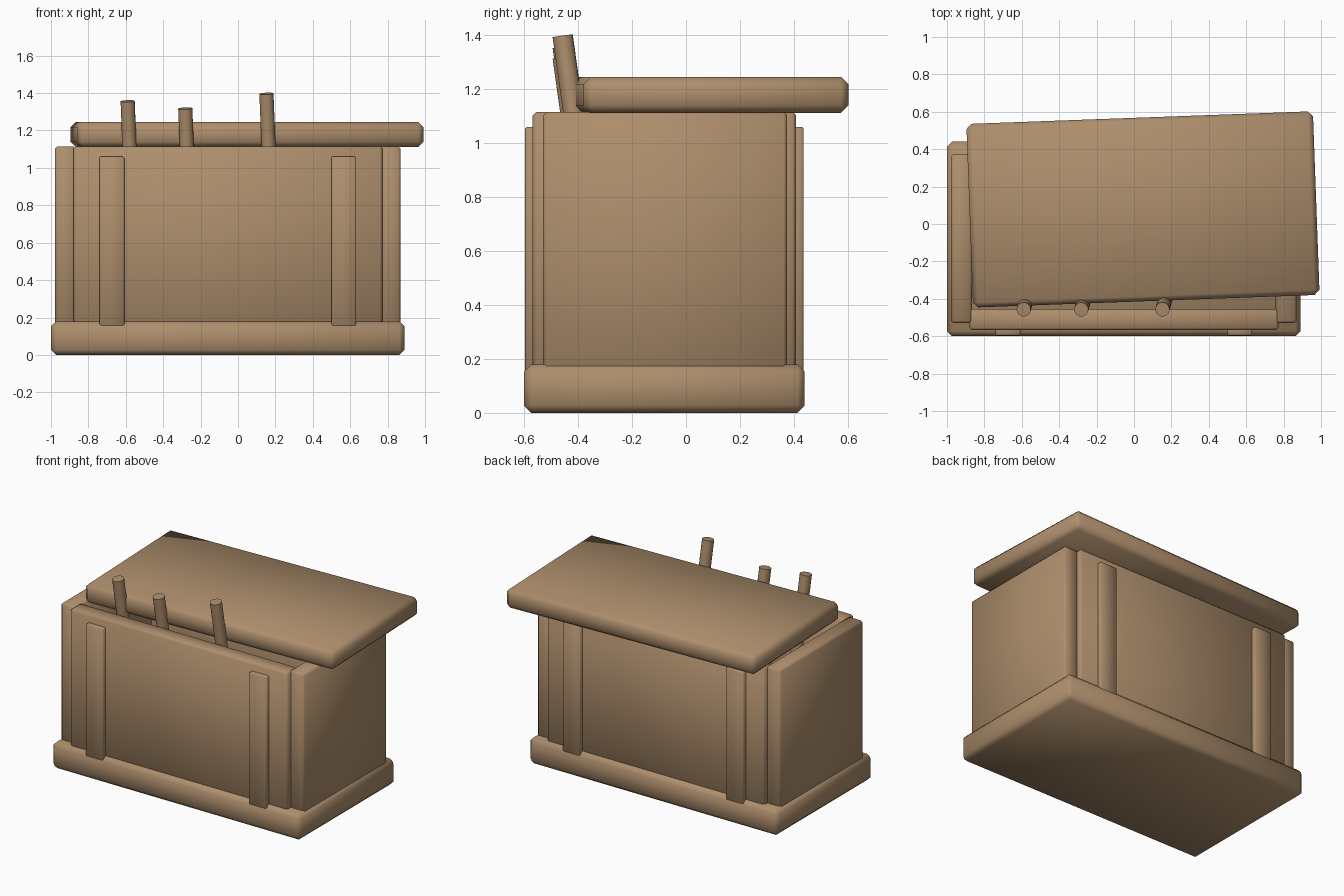
import bpy
import math
from mathutils import Vector

cube = bpy.data.objects.get("Cube")
if cube:
    bpy.data.objects.remove(cube, do_unlink=True)

# One wood colour for everything
wood = bpy.data.materials.new("light_brown_wood")
wood.use_nodes = True
colour = (0.42, 0.27, 0.15, 1)
wood.diffuse_color = colour
wood.node_tree.nodes["Principled BSDF"].inputs["Base Color"].default_value = colour


def finish(obj, name):
    obj.name = name
    obj.data.materials.append(wood)
    bpy.ops.object.shade_smooth_by_angle(angle=math.radians(60))
    return obj


def board(name, x, y, z, bevel, turn=0):
    """Chamfered board spanning the given (low, high) ranges."""
    spans = (x, y, z)
    bpy.ops.mesh.primitive_cube_add(size=1, location=[(a + b) / 2 for a, b in spans])
    obj = bpy.context.object
    obj.scale = [b - a for a, b in spans]
    bpy.ops.object.transform_apply(location=False, rotation=False, scale=True)
    mod = obj.modifiers.new("Chamfer", "BEVEL")
    mod.width = bevel
    mod.segments = 1
    bpy.ops.object.modifier_apply(modifier=mod.name)
    obj.rotation_euler.z = math.radians(turn)
    return finish(obj, name)


def pole(name, top, radius=0.038, length=1.2):
    """Round pole leaning out over the front wall."""
    lean = Vector((-0.04, -0.14, 1)).normalized()
    bpy.ops.mesh.primitive_cylinder_add(vertices=16, radius=radius, depth=length,
                                        location=Vector(top) - lean * length / 2)
    obj = bpy.context.object
    obj.rotation_euler = lean.to_track_quat("Z", "Y").to_euler()
    return finish(obj, name)


# Base slab
board("base", (-1, 0.89), (-0.6, 0.44), (0, 0.18), 0.027)

# Four walls around a hollow inside
wall_z = (0.1, 1.115)
for name, y in (("front_wall", (-0.568, -0.455)), ("back_wall", (0.295, 0.408))):
    board(name, (-0.88, 0.772), y, wall_z, 0.013)
for name, x in (("right_wall", (-0.978, -0.865)), ("left_wall", (0.757, 0.87))):
    board(name, x, (-0.53, 0.375), wall_z, 0.013)

# Vertical battens on front and back
for side, y in (("front", (-0.596, -0.54)), ("back", (0.38, 0.436))):
    for hand, x in (("right", (-0.74, -0.608)), ("left", (0.5, 0.632))):
        board(f"{side}_{hand}_batten", x, y, (0.1, 1.06), 0.006)

# Lid set askew
board("lid", (-0.879, 0.975), (-0.413, 0.569), (1.112, 1.245), 0.027, turn=2.1)

# Poles sticking out of the front gap
for i, (x, z) in enumerate(((-0.59, 1.357), (-0.282, 1.318), (0.152, 1.397))):
    pole(f"pole_{i + 1}", (x, -0.457, z))
